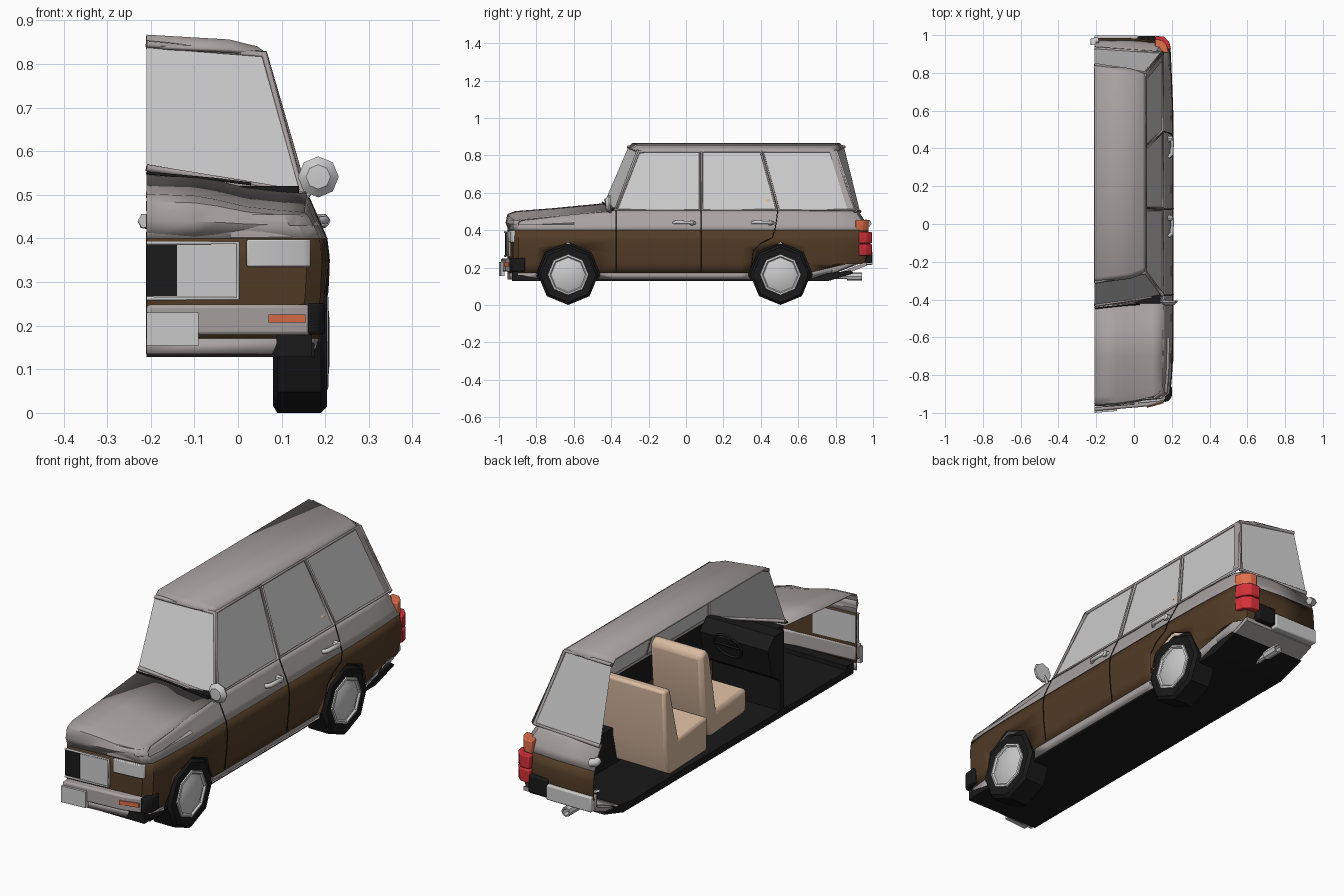
import bpy, bmesh, math
from mathutils import Vector

if "Cube" in bpy.data.objects:
    bpy.data.objects.remove(bpy.data.objects["Cube"])

CUT = -0.21          # plane where the half body ends


def mat(name, r, g, b):
    m = bpy.data.materials.new(name)
    m.diffuse_color = (r, g, b, 1)
    m.use_nodes = True
    m.node_tree.nodes["Principled BSDF"].inputs["Base Color"].default_value = m.diffuse_color
    return m


PAINT = mat("pale_paint", .40, .36, .36)
BROWN = mat("brown_panel", .085, .045, .02)
BLACK = mat("black", .01, .01, .01)
TAN = mat("seat_tan", .70, .50, .36)
ORANGE = mat("orange_lens", .75, .16, .07)
RED = mat("red_lens", .65, .03, .04)


def table(v, pts):
    """Piecewise linear lookup."""
    if v <= pts[0][0]:
        return pts[0][1]
    for (a, p), (b, q) in zip(pts, pts[1:]):
        if v <= b:
            return p + (q - p) * (v - a) / (b - a)
    return pts[-1][1]


def make(name, verts, faces, m=None, thick=0, bevel=0, recalc=True, angle=35):
    me = bpy.data.meshes.new(name)
    me.from_pydata([tuple(v) for v in verts], [], faces)
    if recalc:
        bm = bmesh.new()
        bm.from_mesh(me)
        bmesh.ops.remove_doubles(bm, verts=bm.verts, dist=1e-5)
        bmesh.ops.recalc_face_normals(bm, faces=bm.faces)
        bm.to_mesh(me)
        bm.free()
    for p in me.polygons:
        p.use_smooth = True
    me.set_sharp_from_angle(angle=math.radians(angle))
    ob = bpy.data.objects.new(name, me)
    bpy.context.collection.objects.link(ob)
    if m:
        me.materials.append(m)
    if thick:
        s = ob.modifiers.new("shell", 'SOLIDIFY')
        s.thickness, s.offset = thick, -1
    if bevel:
        b = ob.modifiers.new("round", 'BEVEL')
        b.width, b.segments = bevel, 2
    return ob


def grid(name, rows, m=None, thick=0):
    n = len(rows[0])
    faces = [(r*n+c, r*n+c+1, (r+1)*n+c+1, (r+1)*n+c)
             for r in range(len(rows)-1) for c in range(n-1)]
    return make(name, [p for r in rows for p in r], faces, m, thick, recalc=False)


def prism(name, outline, axis, a, b, m=None, bevel=0):
    put = {'X': lambda u, v, w: (w, u, v), 'Y': lambda u, v, w: (u, w, v),
           'Z': lambda u, v, w: (u, v, w)}[axis]
    n = len(outline)
    verts = [put(u, v, w) for w in (a, b) for u, v in outline]
    faces = [tuple(range(n)), tuple(range(n, 2*n))]
    faces += [(i, (i+1) % n, n+(i+1) % n, n+i) for i in range(n)]
    return make(name, verts, faces, m, bevel=bevel)


def box(name, x0, x1, y0, y1, z0, z1, m=None, bevel=0):
    return prism(name, [(x0, y0), (x1, y0), (x1, y1), (x0, y1)], 'Z', z0, z1, m, bevel)


def lathe(name, prof, c, axis='X', n=8, m=None):
    """Turn (axial, radius) points about a line through c."""
    verts, k = [], len(prof)
    for i in range(n):
        t = 2*math.pi*i/n
        for a, r in prof:
            u, v = r*math.cos(t), r*math.sin(t)
            verts.append(Vector(c) + Vector((a, u, v) if axis == 'X' else (u, a, v)))
    faces = [(i*k+j, i*k+j+1, (i+1) % n*k+j+1, (i+1) % n*k+j)
             for i in range(n) for j in range(k-1)]
    return make(name, verts, faces, m)


def tube(name, pts, r, m=None, cyclic=False):
    cu = bpy.data.curves.new(name, 'CURVE')
    cu.dimensions, cu.bevel_depth, cu.bevel_resolution, cu.use_fill_caps = '3D', r, 1, True
    s = cu.splines.new('POLY')
    s.points.add(len(pts)-1)
    for p, q in zip(s.points, pts):
        p.co = (*q, 1)
    s.use_cyclic_u = cyclic
    ob = bpy.data.objects.new(name, cu)
    bpy.context.collection.objects.link(ob)
    if m:
        cu.materials.append(m)
    return ob


# Wheels, their wells and the arch cutters
cutters = []
for tag, y in (("front", -.63), ("rear", .505)):
    c = (0, y, .162)
    lathe(tag+"_tyre", [(.08, .09), (.08, .145), (.09, .162), (.19, .162), (.204, .148), (.2, .105)], c, m=BLACK)
    lathe(tag+"_rim", [(.19, .112), (.206, .108), (.208, .098), (.2, .092), (.203, .082), (.209, .07), (.21, 0)], c)
    lathe(tag+"_inner_hub", [(.1, .1), (.1, 0)], c, m=BLACK)
    box(tag+"_wheel_well", .06, .17, y-.17, y+.17, .14, .33, BLACK)
    k = lathe(tag+"_arch_cutter", [(0, 0), (0, .172), (.4, .172), (.4, 0)], c)
    k.hide_render = True
    k.hide_viewport = True
    cutters.append(k)

# Body shell: horizontal rings wrapped from nose to tail, stacked in colour bands
SIDE = [(.135, .178), (.17, .192), (.27, .204), (.35, .208), (.4, .202), (.46, .176), (.505, .156)]
TAIL = [(.135, .80), (.17, .95), (.25, .98), (.33, .985), (.4, .975), (.46, .95), (.505, .92)]


def level(z, y):
    if z > .45:
        return z - .05*min(1, max(0, (-.4-y)/.5))
    if z < .2:
        return z + .06*min(1, max(0, (y-.65)/.25))
    return z


def ring(z):
    xs, yr, yf = table(z, SIDE), table(z, TAIL), -.925
    p = [(CUT, yf-.03), (-.02, yf-.015), (xs-.05, yf), (xs-.015, yf+.03)]
    p += [(xs-table(y, [(-.8, .006), (-.6, 0), (.6, 0), (.8, .008)]), y)
          for y in (-.8, -.6, -.38, -.1, .08, .3, .5, .65, .78)]
    p += [(xs-.014, yr-.06), (xs-.045, yr-.015), (-.02, yr), (CUT, yr)]
    return [(x, y, level(z, y)) for x, y in p]


def band(name, zs, m):
    return grid(name, [ring(z) for z in zs], m, .008)


band("upper_body", (.4, .43, .46, .485, .505), PAINT)
for ob in (band("brown_body_side", (.17, .22, .27, .31, .35, .4), BROWN),
           band("lower_sill", (.135, .17), PAINT)):
    for k in cutters:
        b = ob.modifiers.new("arch", 'BOOLEAN')
        b.operation, b.object, b.solver = 'DIFFERENCE', k, 'EXACT'
grid("door_lining", [[(table(z, SIDE)-.02, y, z) for y in (-.4, 0, .4, .85)]
                     for z in (.34, .4, .46, .5)], BLACK)
prism("floor", [(-.9, .128), (.76, .128), (.9, .17), (.88, .185), (.7, .16), (-.9, .16)],
      'X', CUT, .175, BLACK)
prism("rear_valance", [(.76, .13), (.965, .21), (.965, .23), (.76, .15)], 'X', CUT, .16, PAINT)

# Bonnet with drooping fenders
hood = []
for y, zc, zs, xe in ((-.925, .4, .4, .172), (-.94, .44, .43, .172), (-.93, .485, .45, .162),
                      (-.89, .502, .46, .152), (-.7, .518, .475, .155), (-.42, .545, .503, .158)):
    row = []
    for x, f in ((CUT, 1), (-.1, .9), (-.05, .7), (.02, .3), (.1, .1), (xe, 0)):
        row.append((x, y - (.025 - .06*((x-CUT)/.37)**2)*(1 if y < -.8 else .3), zs+(zc-zs)*f))
    hood.append(row)
grid("bonnet", hood, PAINT, .006)
grid("cowl", [[(CUT, -.44, .54), (-.02, -.425, .52), (.158, -.405, .495)],
              [(CUT, -.425, .565), (-.02, -.40, .54), (.15, -.375, .51)]], PAINT)

# Roof
XS = (CUT, -.02, .045, .068)
MID, RIM = (.867, .856, .84, .822), (.842, .834, .828, .818)
FRONT, REAR = (-.315, -.29, -.265, -.255), (.85, .825, .805, .80)
grid("roof", [[(x, e+d, z) for x, e, z in zip(XS, edge, zz)]
              for edge, d, zz in ((FRONT, 0, RIM), (FRONT, .03, MID), (REAR, -.03, MID), (REAR, 0, RIM))],
     PAINT, .01)


# Glass and window frames
def on_side(y, z, out=0):
    return (.153 - (z-.505)*.29 + out, y, z)


LO, HI = .508, .822
for tag, a, b, c, d in (("front_door", -.37, .075, .075, -.25), ("rear_door", .085, .485, .40, .085),
                        ("quarter", .495, .905, .795, .41)):
    loop = [(a, LO), (b, LO), (c, HI), (d, HI)]
    make(tag+"_glass", [on_side(y, z, -.004) for y, z in loop], [(0, 1, 2, 3)])
    tube(tag+"_window_frame", [on_side(y, z) for y, z in loop], .007, PAINT, True)
wind = [(CUT, -.43, .562), (.147, -.378, .505), (.06, -.258, .822), (CUT, -.308, .845)]
back = [(CUT, .93, .5), (.145, .905, .5), (.06, .80, .822), (CUT, .845, .845)]
for tag, q in (("windscreen", wind), ("tailgate", back)):
    make(tag+"_glass", q, [(0, 1, 2, 3)])
    tube(tag+"_frame", q[:3] + [q[3]], .009, PAINT)
    tube(tag+"_lower_trim", q[:2], .007, PAINT)
make("rear_pillar", [(.152, .865, .505), (.15, .918, .5), (.066, .81, .825), (.066, .765, .822)],
     [(0, 1, 2, 3)], PAINT)
tube("wiper", [(CUT, -.447, .55), (-.05, -.43, .535), (.03, -.425, .525)], .004, BLACK)


# Door seams, handles and mirror
def seam(name, pts):
    tube(name, [(table(z, SIDE)+.0005, y, z) for y, z in pts], .0025, BLACK)


seam("front_door_seam", [(-.375, z) for z in (.505, .46, .4, .35, .27, .18)])
seam("middle_door_seam", [(.08, z) for z in (.505, .46, .4, .35, .27, .18)])
seam("rear_door_seam", [(.49, .505), (.485, .46), (.475, .4), (.46, .36), (.40, .33), (.36, .29), (.35, .2)])
for tag, y in (("front", 0), ("rear", .42)):
    tube(tag+"_door_handle", [(.183, y-.065, .44), (.2, y-.05, .443), (.203, y+.03, .44), (.183, y+.045, .437)], .01)
    lathe(tag+"_door_lock", [(.18, .016), (.2, .016), (.207, .009), (.207, 0)], (0, y+.032, .44))
lathe("mirror", [(-.02, 0), (-.018, .028), (0, .047), (.008, .045), (.008, 0)], (.184, -.412, .541), 'Y')
tube("mirror_stalk", [(.13, -.40, .475), (.155, -.405, .492), (.184, -.41, .54)], .007)

# Nose: grille, headlight, bumper
prism("grille", [(CUT, -.966), (0, -.95), (0, -.93), (CUT, -.945)], 'Z', .26, .39)
prism("grille_opening", [(CUT, -.969), (-.14, -.964), (-.14, -.95), (CUT, -.955)], 'Z', .268, .385, BLACK)
tube("grille_surround", [(CUT, -.968, .262), (0, -.952, .262), (0, -.952, .39), (CUT, -.968, .39)], .005)
prism("headlight", [(.02, -.95), (.15, -.937), (.167, -.925), (.165, -.9), (.02, -.92)], 'Z', .335, .398, bevel=.004)
prism("front_bumper", [(CUT, -.99), (.08, -.965), (.165, -.94), (.165, -.90), (.08, -.92), (CUT, -.945)],
      'Z', .178, .248, PAINT, .008)
prism("number_plate", [(CUT, -1.0), (-.09, -.99), (-.09, -.97), (CUT, -.98)], 'Z', .155, .23)
prism("front_indicator", [(.07, -.973), (.155, -.95), (.155, -.93), (.07, -.95)], 'Z', .207, .226, ORANGE)
prism("bumper_corner", [(.16, -.945), (.185, -.935), (.2, -.915), (.2, -.86), (.16, -.86)], 'Z', .18, .252, BLACK, .006)
box("front_apron", CUT, .17, -.93, -.88, .128, .18, BLACK)

# Tail: lamps, bumper, catch, exhaust
for name, z0, z1, d, m in (("tail_lamp_low", .265, .325, 0, RED), ("tail_lamp_mid", .33, .39, 0, RED),
                           ("tail_lamp_top", .395, .455, -.018, ORANGE)):
    w = -.012 if m is ORANGE else 0
    prism(name, [(.11, .96+d), (.11, .995+d), (.158+w, .993+d), (.186+w, .965+d), (.196+w, .925+d), (.17+w, .925+d)],
          'Z', z0, z1, m, .005)
box("rear_bumper", CUT, .02, .95, .998, .215, .285, None, .006)
box("rear_bumper_pad", .02, .115, .95, .995, .225, .305, BLACK, .006)
tube("tailgate_catch", [(-.212, .95, .44), (-.215, .97, .44), (-.19, .975, .435)], .018)
lathe("exhaust", [(.7, .014), (.86, .014), (.86, .022), (.94, .022), (.94, .016), (.87, .016)], (-.04, 0, .152), 'Y')

# Interior
prism("front_seat", [(-.2, .22), (-.2, .33), (.02, .31), (.07, .59), (.10, .625), (.14, .60), (.12, .3), (.07, .2)],
      'X', -.175, .09, TAN, .018)
prism("rear_bench", [(.14, .18), (.14, .335), (.35, .31), (.415, .57), (.46, .57), (.45, .3), (.42, .17)],
      'X', CUT, .135, TAN, .012)
prism("dashboard", [(-.42, .15), (-.42, .52), (-.35, .52), (-.3, .47), (-.33, .34), (-.39, .3), (-.39, .15)],
      'X', CUT, .14, BLACK)
hub = Vector((-.04, -.25, .47))
tilt = Vector((0, .45, .9))
tube("steering_wheel", [hub + .07*math.cos(t*math.pi/6)*Vector((1, 0, 0)) + .07*math.sin(t*math.pi/6)*tilt
                        for t in range(12)], .006, BLACK, True)
tube("steering_spokes", [hub-Vector((.07, 0, 0)), hub, hub+Vector((.07, 0, 0))], .005, BLACK)
tube("steering_column", [hub, (-.04, -.36, .42)], .01, BLACK)
